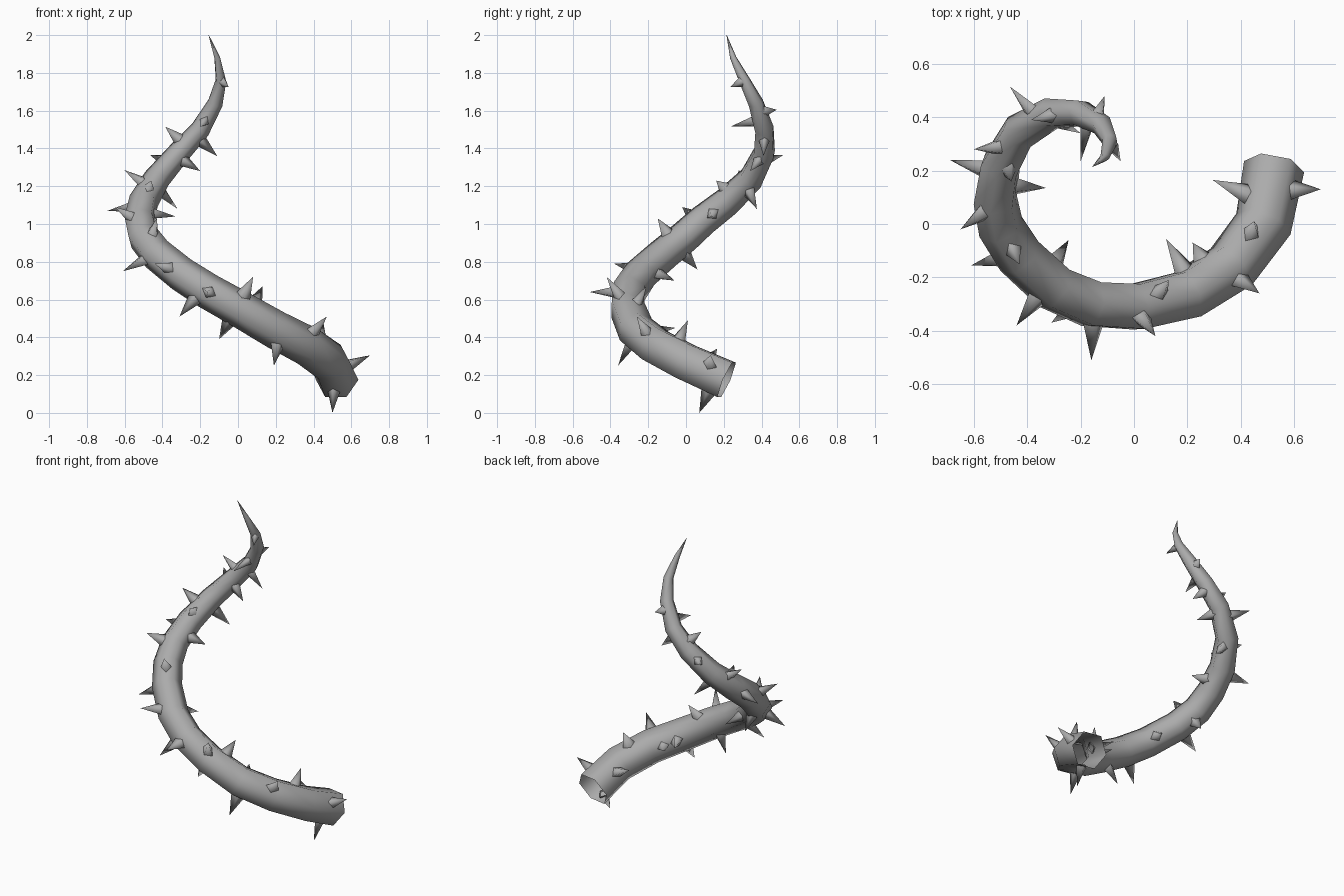
import bpy, bmesh, math
from mathutils import Vector, Matrix
from mathutils.geometry import intersect_point_line

if "Cube" in bpy.data.objects:
    bpy.data.objects.remove(bpy.data.objects["Cube"])

SIDES = 6
# centre line of the vine: x, y, z, radius
PATH = [(.525, .215, .175, .108), (.485, .0, .27, .103), (.365, -.16, .355, .1),
        (.2, -.265, .44, .096), (.01, -.31, .55, .092), (-.16, -.30, .645, .09),
        (-.30, -.24, .735, .087), (-.43, -.12, .84, .085), (-.50, -.01, .93, .083),
        (-.52, .09, 1.02, .08), (-.50, .22, 1.12, .075), (-.43, .345, 1.24, .067),
        (-.31, .415, 1.38, .058), (-.2, .415, 1.5, .05), (-.12, .37, 1.64, .039),
        (-.09, .31, 1.76, .028), (-.11, .25, 1.88, .016), (-.155, .215, 2.0, .001)]
# tips of the thorns
TIPS = [(.70, .13, .305), (.50, .07, .0), (.45, .01, .49), (.295, .165, .34),
        (.47, -.26, .51), (.19, -.36, .25), (.12, -.055, .45), (.22, -.07, .40),
        (.08, -.42, .72), (.13, -.21, .67), (-.1, -.27, .39), (-.16, -.51, .64),
        (-.31, -.37, .51), (-.245, -.06, .70), (-.44, -.38, .79), (-.61, -.155, .75),
        (-.43, -.15, 1.03), (-.47, .06, .76), (-.65, -.02, 1.09), (-.33, .135, 1.04),
        (-.69, .24, 1.07), (-.60, .28, 1.285), (-.46, .16, 1.23), (-.32, .375, 1.08),
        (-.465, .515, 1.365), (-.385, .39, 1.515), (-.2, .34, 1.28), (-.2, .235, 1.515),
        (-.11, .41, 1.36), (-.11, .48, 1.605), (-.05, .235, 1.725)]
pts = [Vector(p[:3]) for p in PATH]
rad = [p[3] * 1.06 for p in PATH]

grey = bpy.data.materials.new("dark_grey")
grey.diffuse_color = (.41, .41, .41, 1)
grey.use_nodes = True
grey.node_tree.nodes["Principled BSDF"].inputs["Base Color"].default_value = grey.diffuse_color


def make_object(name, bm):
    mesh = bpy.data.meshes.new(name)
    for f in bm.faces:
        f.smooth = True
    bm.to_mesh(mesh)
    bm.free()
    mesh.materials.append(grey)
    ob = bpy.data.objects.new(name, mesh)
    bpy.context.collection.objects.link(ob)
    return ob


# tapered vine, open at the base
bm = bmesh.new()
rings = []
side = Vector((0, 0, 1))
for i, p in enumerate(pts):
    t = (pts[min(i + 1, len(pts) - 1)] - pts[max(i - 1, 0)]).normalized()
    side = (side - t * side.dot(t)).normalized()
    up = t.cross(side)
    rings.append([bm.verts.new(p + rad[i] * (side * math.cos(a) + up * math.sin(a)))
                  for a in (math.tau * (k + .5) / SIDES for k in range(SIDES))])
for a, b in zip(rings, rings[1:]):
    for k in range(SIDES):
        n = (k + 1) % SIDES
        bm.faces.new((a[k], a[n], b[n], b[k]))
make_object("vine", bm)


def root(tip):
    """Nearest centre line point, its radius and the local direction."""
    best = None
    for i in range(len(pts) - 1):
        c, f = intersect_point_line(tip, pts[i], pts[i + 1])
        f = min(1, max(0, f))
        c = pts[i].lerp(pts[i + 1], f)
        d = (tip - c).length
        if best is None or d < best[0]:
            best = (d, c, rad[i] * (1 - f) + rad[i + 1] * f, pts[i + 1] - pts[i])
    return best[1:]


# four-sided thorns
bm = bmesh.new()
for tip in map(Vector, TIPS):
    c, r, t = root(tip)
    z = (tip - c).normalized()
    base = c + z * r * .78
    h = (tip - base).length
    x = (t - z * t.dot(z)).normalized()
    rot = Matrix((x, z.cross(x), z)).transposed().to_4x4()
    w = min(.039, .019 + r * .22)
    corners = [Vector((w * 1.1, 0, 0)), Vector((0, w * .9, 0)),
               Vector((-w * 1.1, 0, 0)), Vector((0, -w * .9, 0))]
    m = Matrix.Translation(base) @ rot
    vs = [bm.verts.new(m @ v) for v in corners]
    top = bm.verts.new(m @ Vector((0, 0, h)))
    for k in range(4):
        bm.faces.new((vs[k], vs[(k + 1) % 4], top))
make_object("thorns", bm)
